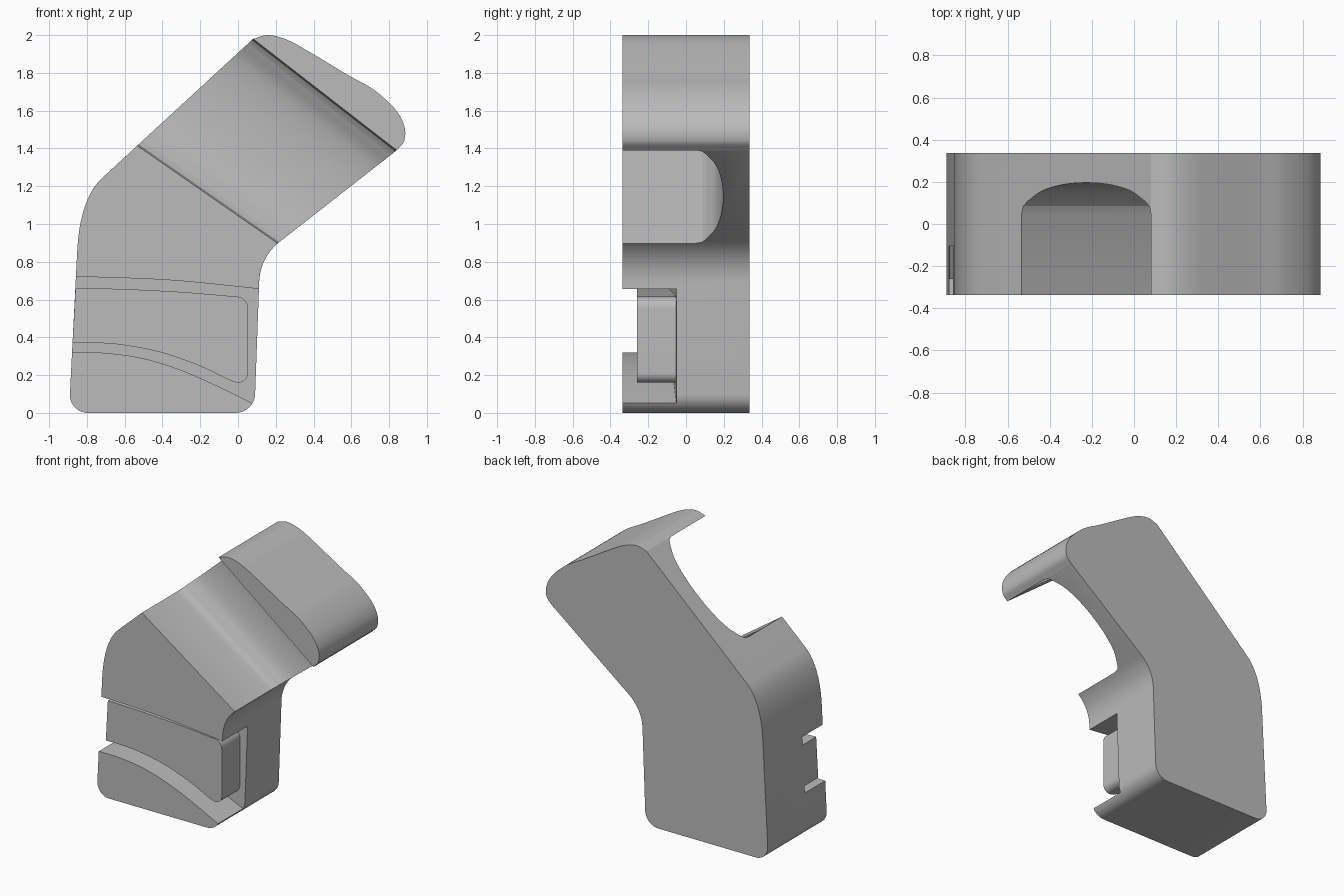
import bpy, bmesh, math
from mathutils import Vector

if "Cube" in bpy.data.objects:
    bpy.data.objects.remove(bpy.data.objects["Cube"])

FRONT, BACK = -0.337, 0.337

grey = bpy.data.materials.new("plain grey")
grey.use_nodes = True
colour = (0.5, 0.5, 0.5, 1)
grey.diffuse_color = colour
grey.node_tree.nodes["Principled BSDF"].inputs["Base Color"].default_value = colour


def spline(points, steps=8):
    """Smooth curve through the points, ends included."""
    p = [Vector(q) for q in points]
    p = [2 * p[0] - p[1]] + p + [2 * p[-1] - p[-2]]
    out = []
    for a, b, c, d in zip(p, p[1:], p[2:], p[3:]):
        for i in range(steps):
            t = i / steps
            out.append(0.5 * (2 * b + (c - a) * t + (2 * a - 5 * b + 4 * c - d) * t * t
                              + (3 * b - a - 3 * c + d) * t ** 3))
    return out + [p[-2]]


def corner(before, at, after, t_in, t_out, steps=10):
    """Round corner leaving the two edges t_in and t_out away from the tip."""
    b, at, a = Vector(before), Vector(at), Vector(after)
    u, v = (b - at).normalized(), (a - at).normalized()
    start, end = at + u * t_in, at + v * t_out
    w = math.sin(u.angle(v) / 2)
    out = []
    for i in range(steps + 1):
        t = i / steps
        k0, k1, k2 = (1 - t) ** 2, 2 * w * t * (1 - t), t * t
        out.append((start * k0 + at * k1 + end * k2) / (k0 + k1 + k2))
    return out


def loft(name, ring_a, ring_b):
    """Solid between two matching rings of 3D points."""
    bm = bmesh.new()
    a = [bm.verts.new(p) for p in ring_a]
    b = [bm.verts.new(p) for p in ring_b]
    bm.faces.new(a)
    bm.faces.new(b[::-1])
    for i in range(len(a)):
        j = (i + 1) % len(a)
        bm.faces.new((a[j], a[i], b[i], b[j]))
    bmesh.ops.recalc_face_normals(bm, faces=bm.faces)
    mesh = bpy.data.meshes.new(name)
    bm.to_mesh(mesh)
    bm.free()
    mesh.materials.append(grey)
    obj = bpy.data.objects.new(name, mesh)
    bpy.context.collection.objects.link(obj)
    return obj


def extrude(name, outline, front, back):
    """Extrude an x-z outline; back may be a rule of x."""
    depth = back if callable(back) else (lambda x: back)
    return loft(name, [(p[0], front, p[1]) for p in outline],
                [(p[0], depth(p[0]), p[1]) for p in outline])


def smooth(obj):
    bpy.ops.object.select_all(action="DESELECT")
    obj.select_set(True)
    bpy.context.view_layer.objects.active = obj
    bpy.ops.object.shade_smooth_by_angle(angle=math.radians(25))


def cut(obj, cutter):
    bpy.context.view_layer.objects.active = obj
    mod = obj.modifiers.new("cut", "BOOLEAN")
    mod.operation, mod.solver, mod.object = "DIFFERENCE", "EXACT", cutter
    bpy.ops.object.modifier_apply(modifier=mod.name)
    bpy.data.objects.remove(cutter)


# Bent body outline: foot, inner elbow, rounded head, outer shoulder
foot_l, foot_r = (-0.895, 0), (0.087, 0)
elbow, shoulder = (0.117, 0.825), (-0.837, 1.135)
neck_low, neck_high = (0.84, 1.39), (0.08, 1.98)
head = spline([neck_low, (0.88, 1.44), (0.88, 1.52), (0.83, 1.61), (0.72, 1.71),
               (0.58, 1.79), (0.38, 1.91), (0.26, 1.975), (0.16, 2.0), neck_high])
outline = (corner(shoulder, foot_l, foot_r, 0.1, 0.1)
           + corner(foot_l, foot_r, elbow, 0.1, 0.1)
           + corner(foot_r, elbow, neck_low, 0.13, 0.13)
           + head
           + corner(neck_high, shoulder, foot_l, 0.155, 0.27))
body = extrude("body", outline, FRONT, BACK)

# Concave saddle across the arm
seat_l, seat_r = Vector((-0.53, 1.413)), Vector((0.21, 0.898))
top_l, top_r = Vector(neck_high), Vector(neck_low)
half = [(0, -0.6), (0, 0.05), (0.012, 0.085), (0.045, 0.108)]
floor = spline([half[-1], (0.16, 0.158), (0.32, 0.187), (0.5, 0.196), (0.68, 0.187),
                (0.84, 0.158), (0.955, 0.108)])
profile = half[:-1] + [tuple(p) for p in floor] + [(1 - s, y) for s, y in half[-2::-1]]


def saddle_ring(along):
    low, high = seat_l.lerp(seat_r, along), top_l.lerp(top_r, along)
    pts = [(low.lerp(high, s), y) for s, y in profile]
    return [(p.x, y, p.y) for p, y in pts]


cut(body, loft("saddle_cutter", saddle_ring(-0.3), saddle_ring(1.3)))

# Deep pocket round the front panel, its floor sloping slightly
pocket_top = spline([(-1.05, 0.72), (-0.86, 0.72), (-0.6, 0.714), (-0.3, 0.698),
                     (0.11, 0.656), (0.3, 0.63)])
pocket_low = spline([(0.3, -0.05), (0.08, 0.05), (-0.1, 0.138), (-0.3, 0.226),
                     (-0.5, 0.288), (-0.7, 0.317), (-0.88, 0.32), (-1.05, 0.32)])
cut(body, extrude("pocket_cutter", pocket_top + pocket_low, -0.6,
                  lambda x: -0.05 + 0.055 * (x - 0.1)))
smooth(body)

# Raised panel in the pocket
panel_top = spline([(-0.86, 0.662), (-0.6, 0.655), (-0.3, 0.64), (-0.02, 0.617)])
panel_low = spline([(-0.05, 0.175), (-0.2, 0.247), (-0.4, 0.318), (-0.6, 0.358),
                    (-0.74, 0.37), (-0.876, 0.37)])
panel = extrude("front_panel",
                panel_top
                + corner((-0.02, 0.617), (0.052, 0.61), (0.052, 0.2), 0.055, 0.055)
                + corner((0.052, 0.61), (0.052, 0.14), (-0.05, 0.175), 0.07, 0.07)
                + panel_low,
                -0.26, -0.03)
smooth(panel)
